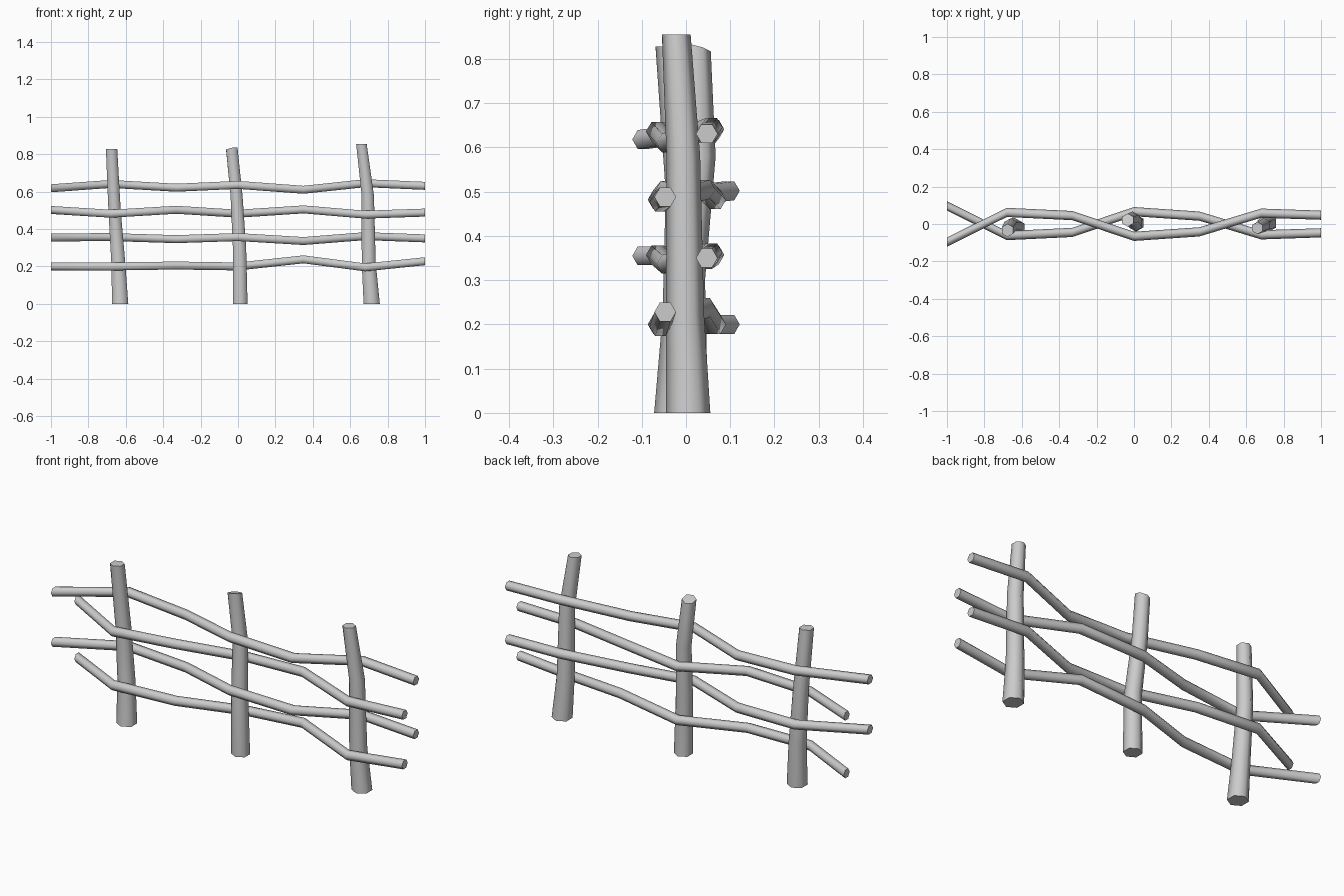
import bpy, bmesh, math
from mathutils import Vector

cube = bpy.data.objects.get("Cube")
if cube:
    bpy.data.objects.remove(cube, do_unlink=True)

grey = bpy.data.materials.new("weathered_grey")
grey.use_nodes = True
colour = (0.6, 0.6, 0.6, 1)
grey.diffuse_color = colour
grey.node_tree.nodes["Principled BSDF"].inputs["Base Color"].default_value = colour

SIDES = 6
FLAT = math.sqrt(0.75)  # hexagon flat-to-point ratio


def sweep(name, path, radii, across, lean=(0, 0)):
    """Loft hexagons, corners towards +-y, along a path; 'across' is the other section axis."""
    bm = bmesh.new()
    rings = []
    for i, (point, r) in enumerate(zip(path, radii)):
        ring = []
        for k in range(SIDES):
            a = math.tau * k / SIDES
            off = Vector((0, math.cos(a) * r, 0)) + Vector(across) * math.sin(a) * r
            if i == len(path) - 1:  # slanted cut at the far end
                off.z += off.x * lean[0] + off.y * lean[1]
            ring.append(bm.verts.new(Vector(point) + off))
        rings.append(ring)
    for a, b in zip(rings, rings[1:]):
        for k in range(SIDES):
            n = (k + 1) % SIDES
            bm.faces.new((a[k], a[n], b[n], b[k])).smooth = True
    for ring in (rings[0], rings[-1]):
        cap = bm.faces.new(ring)
        for edge in cap.edges:
            edge.smooth = False
    bmesh.ops.recalc_face_normals(bm, faces=bm.faces)
    mesh = bpy.data.meshes.new(name)
    bm.to_mesh(mesh)
    bm.free()
    mesh.materials.append(grey)
    obj = bpy.data.objects.new(name, mesh)
    bpy.context.collection.objects.link(obj)
    return obj


# Upright posts, tapering and slightly crooked
sweep("right_post",
      [(-.63, -.022, 0), (-.64, -.01, .22), (-.66, -.008, .5), (-.676, -.034, .828)],
      [.05, .043, .038, .035], (1, 0, 0))
sweep("middle_post",
      [(.012, .005, 0), (.008, .002, .3), (-.008, .03, .58), (-.033, .021, .826)],
      [.045, .041, .037, .035], (1, 0, 0), lean=(.15, -.25))
sweep("left_post",
      [(.715, .005, 0), (.699, -.002, .22), (.694, -.006, .58), (.66, -.022, .855)],
      [.05, .043, .038, .0325], (1, 0, 0))

# Woven rails: alternate rails pass on opposite sides of each post
STATIONS = (-1, -.68, -.33, 0, .35, .68, 1)
WEAVE = (.097, -.062, -.045, .066, .042, -.058, -.047)
heights = {
    "bottom_rail": (.2, .2, .205, .2, .238, .195, .228),
    "lower_rail": (.355, .357, .346, .357, .336, .362, .35),
    "upper_rail": (.502, .482, .503, .482, .505, .477, .488),
    "top_rail": (.618, .641, .621, .636, .61, .645, .631),
}
for i, (name, zs) in enumerate(heights.items()):
    side = -1 if i % 2 else 1
    path = [(x, side * y, z) for x, y, z in zip(STATIONS, WEAVE, zs)]
    sweep(name, path, [.0245] * len(path), (0, 0, 1))
